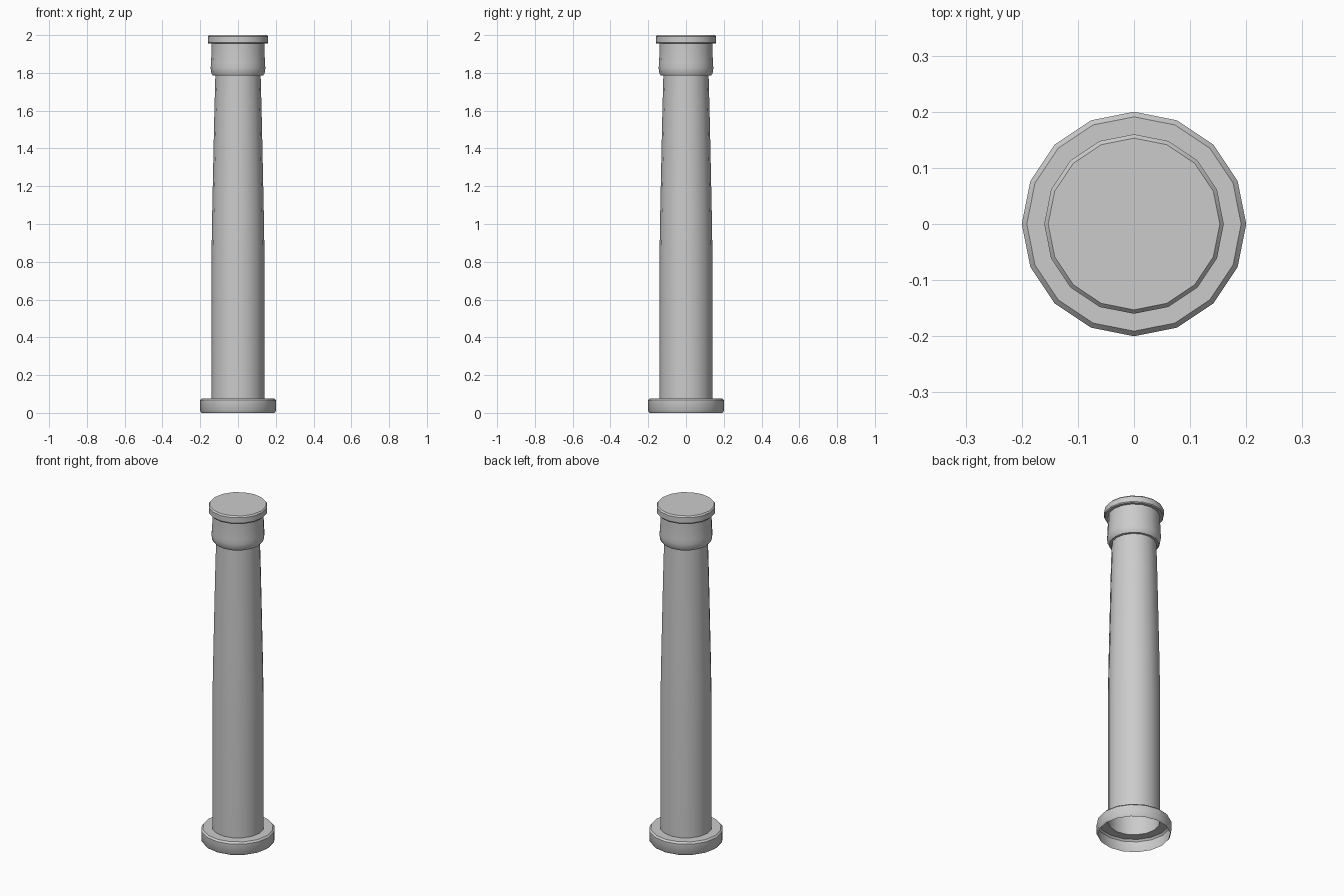
import bpy, bmesh, math

if "Cube" in bpy.data.objects:
    bpy.data.objects.remove(bpy.data.objects["Cube"])

SIDES = 16

def lathe(name, profile, cap_top=False):
    """Spin a (radius, height) profile around z."""
    bm = bmesh.new()
    rings = []
    for r, z in profile:
        rings.append([bm.verts.new((r * math.cos(2 * math.pi * i / SIDES),
                                    r * math.sin(2 * math.pi * i / SIDES), z))
                      for i in range(SIDES)])
    for lo, hi in zip(rings, rings[1:]):
        for i in range(SIDES):
            j = (i + 1) % SIDES
            bm.faces.new((lo[i], lo[j], hi[j], hi[i]))
    if cap_top:
        bm.faces.new(rings[-1])
    mesh = bpy.data.meshes.new(name)
    bm.to_mesh(mesh)
    bm.free()
    obj = bpy.data.objects.new(name, mesh)
    bpy.context.collection.objects.link(obj)
    bpy.ops.object.select_all(action='DESELECT')
    obj.select_set(True)
    bpy.context.view_layer.objects.active = obj
    bpy.ops.object.shade_smooth_by_angle(angle=math.radians(35))
    return obj

# hollow round base, open underneath
lathe("base", [(0.193, 0.0), (0.2, 0.01), (0.2, 0.067), (0.191, 0.077), (0.14, 0.077)])

# shaft, straight below and gently tapering above
lathe("shaft", [(0.14, 0.077), (0.14, 0.85), (0.137, 1.04), (0.133, 1.23),
                (0.129, 1.42), (0.125, 1.6), (0.12, 1.785)])

# rounded collar under the top slab
lathe("capital", [(0.12, 1.785), (0.133, 1.785), (0.141, 1.798), (0.145, 1.825),
                  (0.143, 1.85), (0.14, 1.92), (0.14, 1.955)])

# top slab with bevelled edges
lathe("top_slab", [(0.14, 1.955), (0.156, 1.955), (0.16, 1.96), (0.16, 1.992),
                   (0.153, 2.0)], cap_top=True)
